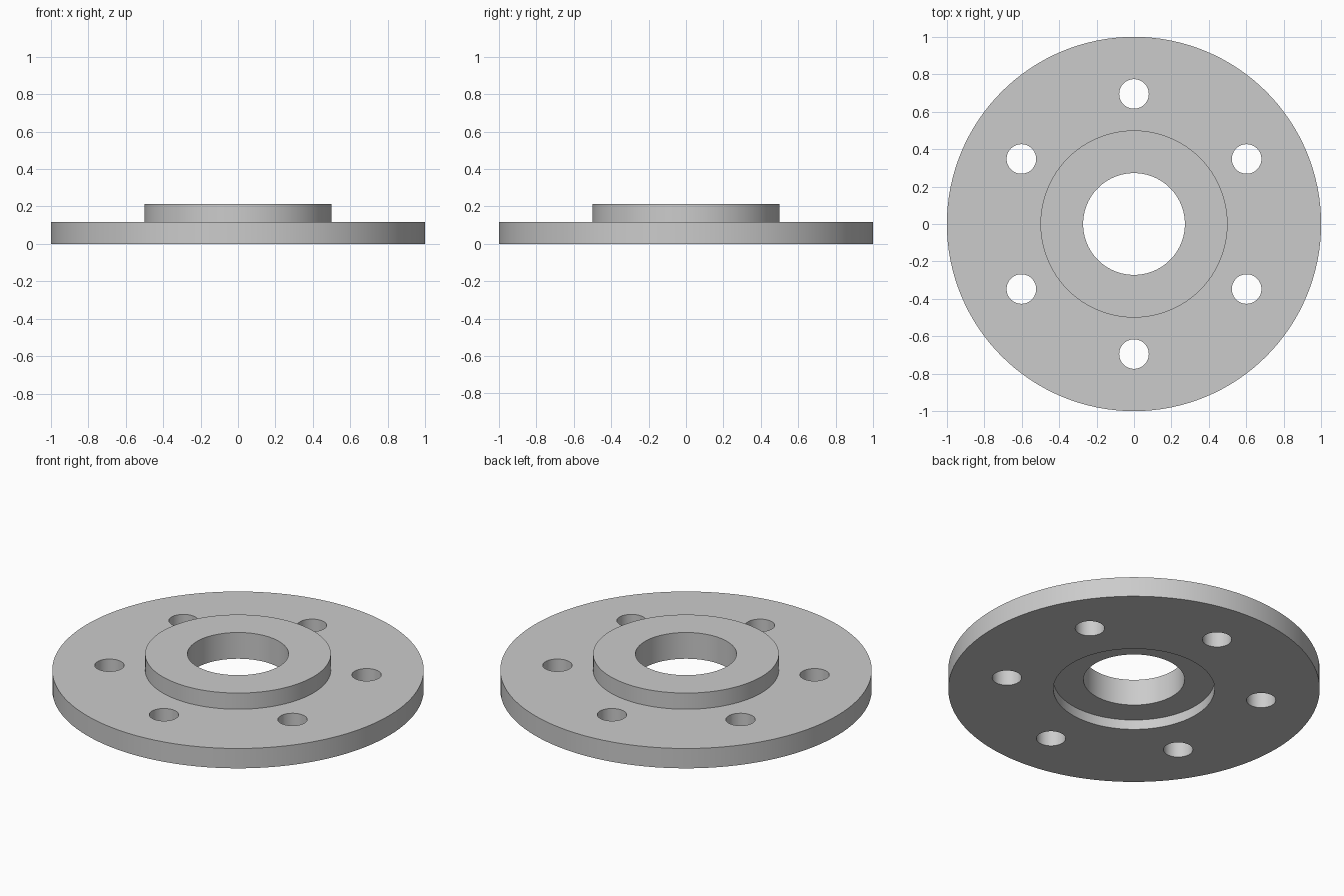
import bpy
import bmesh
from math import cos, sin, radians, tau
from mathutils import Matrix, Vector

SEGMENTS = 128

default = bpy.data.objects.get("Cube")
if default:
    bpy.data.objects.remove(default, do_unlink=True)

# Single plain grey metal
grey = bpy.data.materials.new("grey_metal")
grey.use_nodes = True
colour = (0.6, 0.6, 0.6, 1)
grey.diffuse_color = colour
grey.node_tree.nodes["Principled BSDF"].inputs["Base Color"].default_value = colour


def add_object(name, bm):
    bmesh.ops.recalc_face_normals(bm, faces=bm.faces)
    mesh = bpy.data.meshes.new(name)
    bm.to_mesh(mesh)
    bm.free()
    mesh.materials.append(grey)
    obj = bpy.data.objects.new(name, mesh)
    bpy.context.collection.objects.link(obj)
    return obj


def lathe(name, profile):
    """Turn a closed (radius, height) profile around the z axis."""
    bm = bmesh.new()
    rings = []
    for i in range(SEGMENTS):
        a = tau * i / SEGMENTS
        rings.append([bm.verts.new((r * cos(a), r * sin(a), z)) for r, z in profile])
    for i, ring in enumerate(rings):
        following = rings[(i + 1) % SEGMENTS]
        for j in range(len(profile)):
            k = (j + 1) % len(profile)
            bm.faces.new((ring[j], following[j], following[k], ring[k]))
    return add_object(name, bm)


# Flange disc with raised hub, through bore and shallow recess underneath
bore, recess, hub, rim = 0.272, 0.434, 0.5, 1.0
recess_top, flange_top, hub_top = 0.058, 0.118, 0.214
flange = lathe("flange", [
    (bore, recess_top), (recess, recess_top), (recess, 0), (rim, 0),
    (rim, flange_top), (hub, flange_top), (hub, hub_top), (bore, hub_top),
])

# Six bolt holes on a circle
bm = bmesh.new()
for i in range(6):
    a = radians(30 + 60 * i)
    centre = Vector((0.695 * cos(a), 0.695 * sin(a), flange_top / 2))
    bmesh.ops.create_cone(bm, cap_ends=True, segments=48, radius1=0.079,
                          radius2=0.079, depth=0.4, matrix=Matrix.Translation(centre))
cutter = add_object("bolt_hole_cutter", bm)
cutter.hide_render = True

cut = flange.modifiers.new("bolt_holes", "BOOLEAN")
cut.operation = "DIFFERENCE"
cut.solver = "EXACT"
cut.object = cutter

bpy.ops.object.select_all(action="DESELECT")
flange.select_set(True)
bpy.context.view_layer.objects.active = flange
bpy.ops.object.modifier_apply(modifier=cut.name)
bpy.data.objects.remove(cutter, do_unlink=True)
bpy.ops.object.shade_smooth_by_angle(angle=radians(30))
